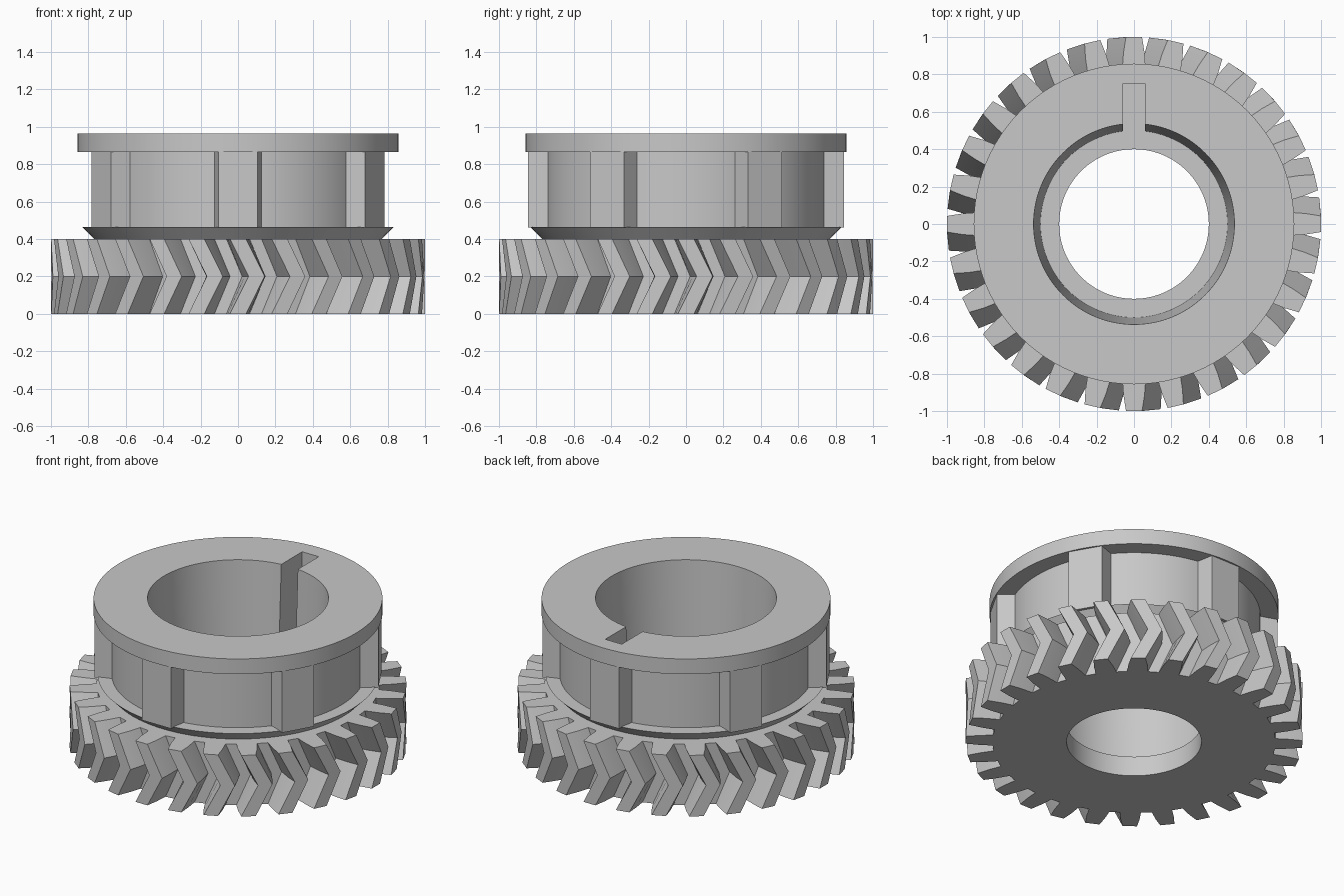
import bpy, bmesh
from math import sin, cos, pi, radians

cube = bpy.data.objects.get("Cube")
if cube:
    bpy.data.objects.remove(cube, do_unlink=True)

# one plain metal colour
steel = bpy.data.materials.new("light_grey_metal")
steel.use_nodes = True
GREY = (0.58, 0.58, 0.58, 1)
steel.diffuse_color = GREY
for node in steel.node_tree.nodes:
    if node.type == 'BSDF_PRINCIPLED':
        node.inputs["Base Color"].default_value = GREY

SEGMENTS = 96
TEETH = 28
FLOOR = 0.13      # height of the bore floor
HUB_TOP = 0.965


def add_object(name, bm):
    bmesh.ops.recalc_face_normals(bm, faces=bm.faces)
    mesh = bpy.data.meshes.new(name)
    bm.to_mesh(mesh)
    bm.free()
    mesh.materials.append(steel)
    ob = bpy.data.objects.new(name, mesh)
    bpy.context.collection.objects.link(ob)
    return ob


def loft(name, rings):
    """Join closed rings of points, capping both ends."""
    bm = bmesh.new()
    loops = [[bm.verts.new(p) for p in ring] for ring in rings]
    n = len(loops[0])
    for low, high in zip(loops, loops[1:]):
        for i in range(n):
            j = (i + 1) % n
            bm.faces.new((low[i], low[j], high[j], high[i]))
    bm.faces.new(loops[0])
    bm.faces.new(loops[-1])
    return add_object(name, bm)


def lathe(name, profile):
    angles = [2 * pi * i / SEGMENTS for i in range(SEGMENTS)]
    return loft(name, [[(r * cos(a), r * sin(a), z) for a in angles]
                       for r, z in profile])


def prism(name, outline, z0, z1):
    return loft(name, [[(x, y, z) for x, y in outline] for z in (z0, z1)])


def cut(ob, cutters):
    bpy.ops.object.select_all(action='DESELECT')
    ob.select_set(True)
    bpy.context.view_layer.objects.active = ob
    for cutter in cutters:
        mod = ob.modifiers.new("cut", 'BOOLEAN')
        mod.operation = 'DIFFERENCE'
        mod.solver = 'EXACT'
        mod.object = cutter
        bpy.ops.object.modifier_apply(modifier=mod.name)
    bpy.ops.object.shade_smooth_by_angle(angle=radians(25))


# herringbone gear: tooth outline twisted out to mid height and back
TOOTH = [(0.84, -0.062), (0.92, -0.056), (1, -0.043),
         (1, 0.043), (0.92, 0.056), (0.84, 0.062)]


def gear_ring(z, twist):
    ring = []
    for k in range(TEETH):
        for r, w in TOOTH:
            a = 2 * pi * k / TEETH + w / r + twist
            ring.append((r * cos(a), r * sin(a), z))
    return ring


gear = loft("herringbone_gear",
            [gear_ring(0, 0), gear_ring(0.2, 0.1), gear_ring(0.4, 0)])

# hub: flared collar, core and top flange
hub = lathe("hub", [(0.77, 0.4), (0.833, 0.465), (0.75, 0.465),
                    (0.75, 0.865), (0.857, 0.865), (0.857, HUB_TOP)])

# six tapered ribs around the core
ribs = []
for k in range(6):
    a = radians(30 + 60 * k)
    section = [(0.7, -0.132), (0.845, -0.105), (0.845, 0.105), (0.7, 0.132)]
    outline = [(r * cos(a) - t * sin(a), r * sin(a) + t * cos(a))
               for r, t in section]
    ribs.append(prism(f"hub_rib_{k + 1}", outline, 0.46, 0.87))

# tapered bore with a smaller through hole, and a keyway at the back
bore = lathe("bore_cutter", [(0.4, -0.1), (0.4, FLOOR), (0.5, FLOOR),
                             (0.537, HUB_TOP), (0.539, 1.01)])
keyway = prism("keyway_cutter",
               [(-0.06, 0.2), (0.06, 0.2), (0.06, 0.75), (-0.06, 0.75)],
               FLOOR, 1.1)

for part in [gear, hub]:
    cut(part, [bore, keyway])
for rib in ribs:
    cut(rib, [keyway])

for helper in (bore, keyway):
    bpy.data.objects.remove(helper, do_unlink=True)
